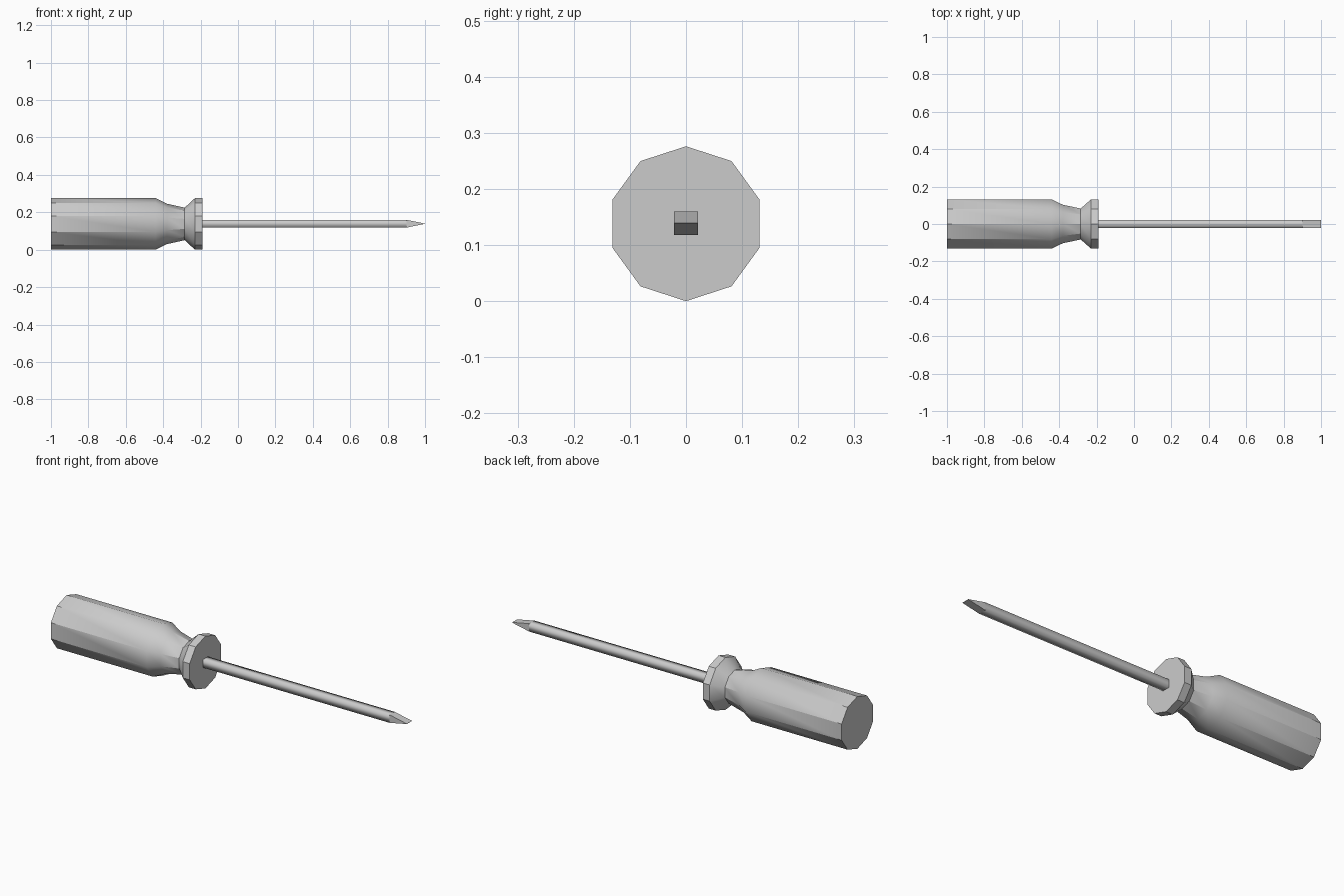
import bpy, bmesh, math

if "Cube" in bpy.data.objects:
    bpy.data.objects.remove(bpy.data.objects["Cube"])

CZ = 0.138  # height of the tool axis


def loft(name, rings, smooth_angle=None):
    """Skin equal-length point rings and cap both ends."""
    bm = bmesh.new()
    loops = [[bm.verts.new(p) for p in ring] for ring in rings]
    n = len(loops[0])
    for a, b in zip(loops, loops[1:]):
        for i in range(n):
            j = (i + 1) % n
            bm.faces.new((a[i], a[j], b[j], b[i]))
    bm.faces.new(loops[0])
    bm.faces.new(loops[-1])
    bmesh.ops.remove_doubles(bm, verts=bm.verts[:], dist=1e-5)
    bmesh.ops.recalc_face_normals(bm, faces=bm.faces[:])
    mesh = bpy.data.meshes.new(name)
    bm.to_mesh(mesh)
    bm.free()
    obj = bpy.data.objects.new(name, mesh)
    bpy.context.collection.objects.link(obj)
    bpy.ops.object.select_all(action='DESELECT')
    obj.select_set(True)
    bpy.context.view_layer.objects.active = obj
    if smooth_angle is not None:
        bpy.ops.object.shade_smooth_by_angle(angle=math.radians(smooth_angle))
    return obj


def decagon(x, r):
    angles = [math.radians(90 + 36 * i) for i in range(10)]
    return [(x, r * math.cos(a), CZ + r * math.sin(a)) for a in angles]


def rectangle(x, hy, hz):
    return [(x, sy * hy, CZ + 0.001 + sz * hz)
            for sy, sz in ((-1, -1), (1, -1), (1, 1), (-1, 1))]


# Ten-sided grip with a waisted neck and end collar
profile = [(-1.0, 0.138), (-0.44, 0.138), (-0.38, 0.108),
           (-0.285, 0.087), (-0.23, 0.138), (-0.19, 0.138)]
loft("handle", [decagon(x, r) for x, r in profile], 33)

# Square shaft ending in a flat wedge blade
H = 0.021
shaft = loft("shaft", [rectangle(-0.2, H, H), rectangle(0.9, H, H)])
blade = loft("blade_tip", [rectangle(0.9, H, H), rectangle(1.0, H, 0.0005)])

# Soft shading along the shaft sides, crisp ends
for poly in shaft.data.polygons:
    poly.use_smooth = abs(poly.normal.x) < 0.9
